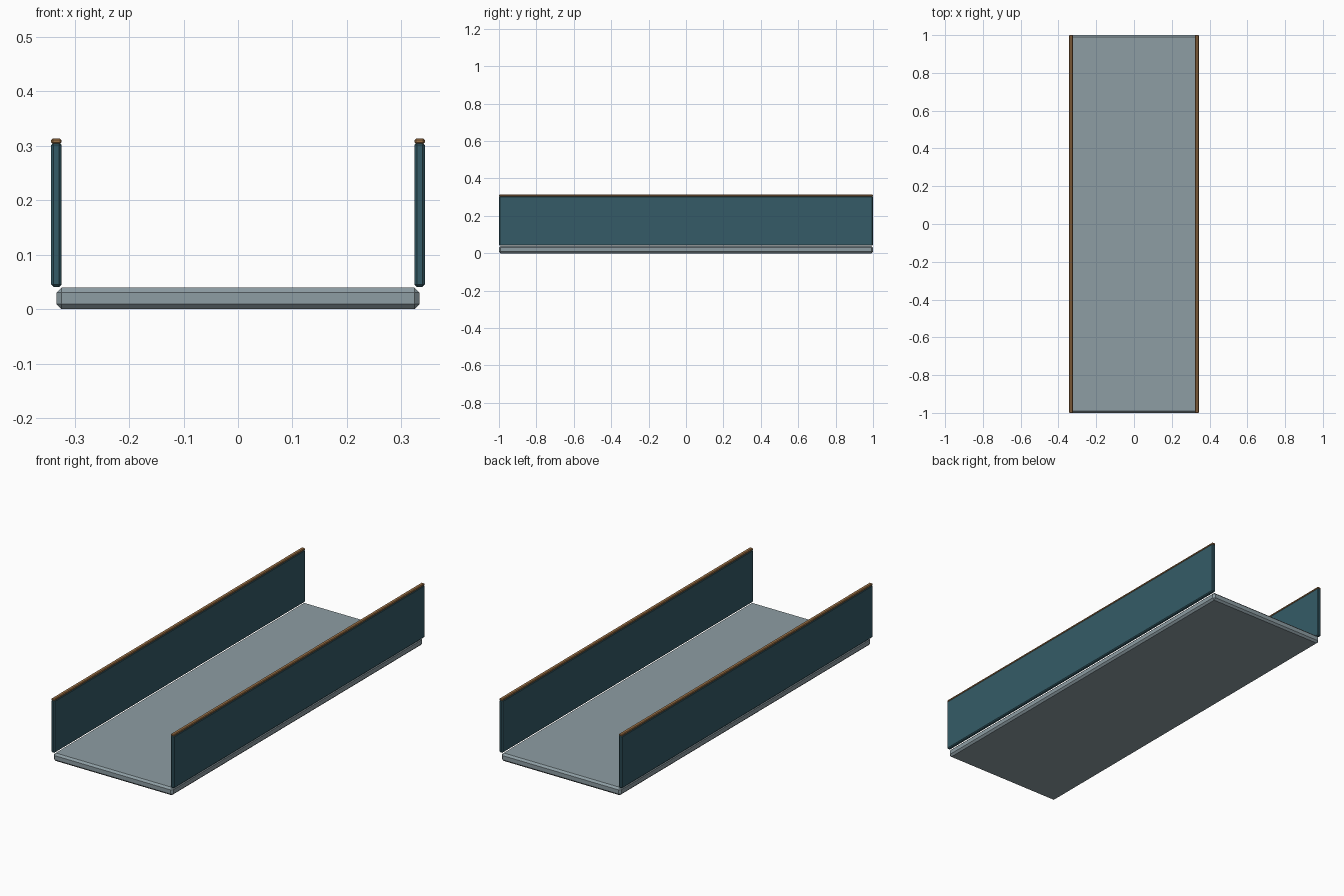
import bpy, bmesh

if "Cube" in bpy.data.objects:
    bpy.data.objects.remove(bpy.data.objects["Cube"])


def material(name, color):
    m = bpy.data.materials.new(name)
    m.diffuse_color = (*color, 1)
    m.use_nodes = True
    m.node_tree.nodes["Principled BSDF"].inputs["Base Color"].default_value = m.diffuse_color
    return m


def chamfered_box(name, lo, hi, chamfer, mat):
    bm = bmesh.new()
    bmesh.ops.create_cube(bm, size=1)
    for v in bm.verts:
        v.co = [(a + b) / 2 + c * (b - a) for a, b, c in zip(lo, hi, v.co)]
    bmesh.ops.bevel(bm, geom=bm.edges[:], offset=chamfer, segments=1,
                    profile=0.5, affect='EDGES')
    mesh = bpy.data.meshes.new(name)
    bm.to_mesh(mesh)
    bm.free()
    mesh.materials.append(mat)
    obj = bpy.data.objects.new(name, mesh)
    bpy.context.collection.objects.link(obj)
    return obj


slate = material("slate_grey", (0.27, 0.34, 0.37))
teal = material("dark_teal", (0.035, 0.105, 0.135))
brown = material("brown_trim", (0.32, 0.16, 0.06))

# Floor slab
chamfered_box("floor", (-0.3335, -1, 0), (0.3335, 1, 0.04), 0.0095, slate)

# Side walls with a thin trim rail along the top
for side, s in (("left", -1), ("right", 1)):
    x0, x1 = sorted((s * 0.324, s * 0.343))
    chamfered_box(side + "_wall", (x0, -1, 0.041), (x1, 1, 0.306), 0.0045, teal)
    chamfered_box(side + "_top_rail", (x0, -1, 0.3035), (x1, 1, 0.3135), 0.003, brown)
